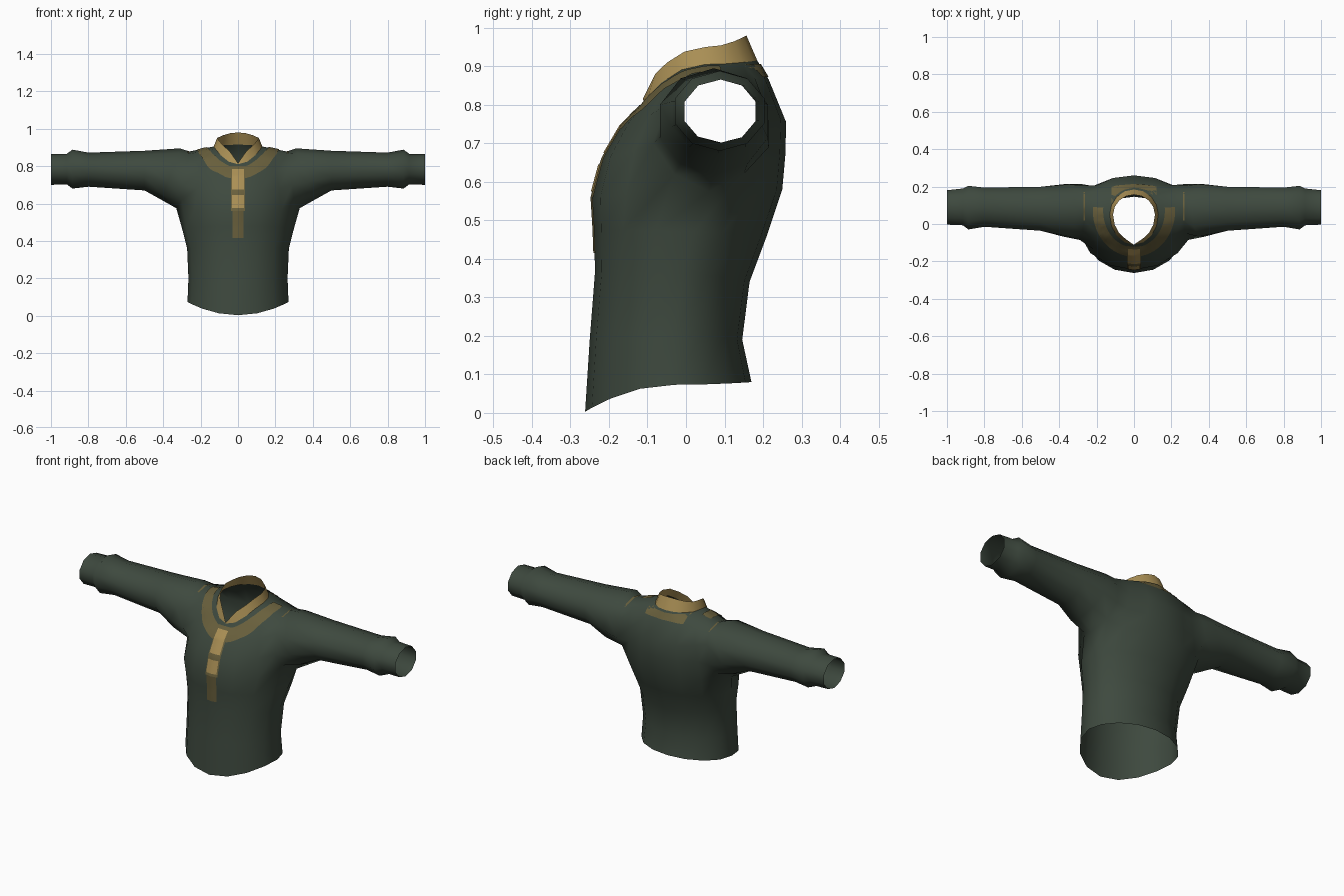
import bpy, bmesh, math
from mathutils import Vector
from mathutils.bvhtree import BVHTree

if "Cube" in bpy.data.objects:
    bpy.data.objects.remove(bpy.data.objects["Cube"])


def material(name, rgb):
    m = bpy.data.materials.new(name)
    m.diffuse_color = (*rgb, 1)
    m.use_nodes = True
    m.node_tree.nodes["Principled BSDF"].inputs["Base Color"].default_value = m.diffuse_color
    return m


GREEN = material("dark green cloth", (0.048, 0.067, 0.049))
GOLD = material("gold trim", (0.40, 0.275, 0.09))
OLIVE = material("olive gold trim", (0.14, 0.115, 0.045))


def finish(name, bm, mat, angle=60):
    me = bpy.data.meshes.new(name)
    bm.to_mesh(me)
    ob = bpy.data.objects.new(name, me)
    bpy.context.collection.objects.link(ob)
    me.materials.append(mat)
    bpy.ops.object.select_all(action='DESELECT')
    ob.select_set(True)
    bpy.context.view_layer.objects.active = ob
    bpy.ops.object.shade_smooth_by_angle(angle=math.radians(angle))
    return ob


N = 16  # columns around the torso: 0 front, 4 right side, 8 back, 12 left side


def ring(w, yf, ys, yb, zf, zs, zb):
    """Horizontal loop given by half width and front, side and back y and z."""
    pts = []
    for k in range(N):
        a = 2 * math.pi * k / N
        c = math.cos(a)
        ye, ze = (yf, zf) if c > 0 else (yb, zb)
        pts.append(Vector((w * math.sin(a), ys + (ye - ys) * abs(c), zs + (ze - zs) * c * c)))
    return pts


torso = [ring(*r) for r in (
    (.27, -.262, -.03, .17, .003, .073, .08),
    (.265, -.25, -.03, .146, .19, .20, .19),
    (.272, -.236, -.01, .165, .37, .36, .34),
    (.30, -.24, .02, .21, .48, .47, .46),
    (.33, -.245, .06, .25, .56, .575, .58),
    (.31, -.218, .07, .258, .66, .70, .67),
    (.285, -.168, .08, .26, .745, .80, .755),
    (.265, -.125, .09, .215, .79, .878, .865),
    (.13, -.11, .05, .185, .81, .905, .915))]

# Armhole rim on the right side, mirrored to the left
rim = {(4, 3): (.30, -.03, .62), (4, 4): (.33, .06, .575), (4, 5): (.30, .15, .62),
       (5, 5): (.29, .215, .69), (6, 5): (.275, .205, .80), (7, 5): (.265, .165, .86),
       (7, 4): (.26, .09, .878), (7, 3): (.265, .02, .865), (6, 3): (.275, -.05, .80),
       (5, 3): (.29, -.085, .70)}
for (r, k), p in rim.items():
    torso[r][k] = Vector(p)
    torso[r][N - k] = Vector((-p[0], p[1], p[2]))

# Torso tube with an open armhole on each side
bm = bmesh.new()
grid = [[bm.verts.new(p) for p in row] for row in torso]
for r in range(len(grid) - 1):
    for k in range(N):
        if 4 <= r <= 6 and k in (3, 4, 11, 12):
            continue
        j = (k + 1) % N
        bm.faces.new((grid[r][k], grid[r][j], grid[r + 1][j], grid[r + 1][k]))

# Sleeves grown from the armhole rims: x top, x bottom, y range, z range
sleeve = ((.31, .41, -.075, .22, .62, .895), (.50, .50, -.042, .205, .67, .882),
          (.80, .80, -.02, .20, .69, .872), (.885, .885, -.035, .21, .68, .888),
          (.915, .915, -.012, .195, .702, .866), (1, 1, -.008, .185, .70, .866))
order = list(rim)
order = order[1:] + order[:1]  # start at the armpit
for side in (1, -1):
    prev = [grid[r][k if side > 0 else N - k] for r, k in order]
    for xt, xb, y0, y1, z0, z1 in sleeve:
        cur = []
        for i in range(10):
            a = math.radians(-90 + 36 * i)
            s, c = math.sin(a), math.cos(a)
            x = (xt + xb) / 2 + (xt - xb) / 2 * s
            cur.append(bm.verts.new((side * x, (y0 + y1) / 2 + (y1 - y0) / 2 * c,
                                     (z0 + z1) / 2 + (z1 - z0) / 2 * s)))
        for i in range(10):
            j = (i + 1) % 10
            f = (prev[i], prev[j], cur[j], cur[i])
            bm.faces.new(f if side > 0 else f[::-1])
        prev = cur
bmesh.ops.delete(bm, geom=[v for v in bm.verts if not v.link_faces], context='VERTS')
bmesh.ops.recalc_face_normals(bm, faces=bm.faces)
bm.normal_update()
bm.faces.ensure_lookup_table()
if bm.faces[0].normal.y > 0:
    bmesh.ops.reverse_faces(bm, faces=bm.faces)
tree = BVHTree.FromBMesh(bm)
finish("shirt_body", bm, GREEN)
bm.free()

# Standing collar, split into a notch at the front
base = torso[-1]
top = ring(.112, -.09, .05, .157, .87, .95, .98)
top[0] = base[0] + Vector((0, -.002, .006))
for k, s in ((1, 1), (N - 1, -1)):
    top[k] = Vector((s * .045, -.08, .88))
bm = bmesh.new()
lo = [bm.verts.new(p) for p in base]
hi = [bm.verts.new(p) for p in top]
for k in range(N):
    j = (k + 1) % N
    bm.faces.new((lo[k], lo[j], hi[j], hi[k]))
finish("collar", bm, GOLD)
bm.free()


def trim(name, mat, point, direction, nu, nv, lift):
    """Thin plate laid on the shirt by casting a grid of points onto it."""
    d = Vector(direction)
    b = bmesh.new()
    g = []
    for i in range(nu + 1):
        row = []
        for j in range(nv + 1):
            hit = tree.ray_cast(Vector(point(i / nu, j / nv)), d)[0]
            row.append(b.verts.new(hit - d * lift) if hit else None)
        g.append(row)
    for i in range(nu):
        for j in range(nv):
            q = (g[i][j], g[i + 1][j], g[i + 1][j + 1], g[i][j + 1])
            if all(q):
                b.faces.new(q)
    b.normal_update()
    if sum((f.normal.dot(d) for f in b.faces), 0) > 0:
        bmesh.ops.reverse_faces(b, faces=b.faces)
    finish(name, b, mat)
    b.free()


def front_strip(name, mat, half, z0, z1, lift):
    trim(name, mat, lambda u, v: (half * (2 * u - 1), -1, z0 + (z1 - z0) * v),
         (0, 1, 0), 4, 14, lift)


# Button placket with two bright patches
front_strip("placket_upper", OLIVE, .038, .56, .80, .003)
front_strip("placket_lower", OLIVE, .030, .415, .56, .003)
front_strip("placket_patch_upper", GOLD, .032, .675, .785, .006)
front_strip("placket_patch_lower", GOLD, .032, .575, .645, .006)


# Yoke band curving around the front of the neck
def yoke(u, v):
    a = math.radians(-95 + 190 * u)
    return ((.165 + .055 * v) * math.sin(a), .07 - (.195 + .05 * v) * math.cos(a), 2)


trim("yoke_band", OLIVE, yoke, (0, 0, -1), 32, 4, .005)

# Band under the collar at the back
trim("back_neck_band", OLIVE, lambda u, v: (.24 * u - .12, 1, .872 + .034 * v),
     (0, -1, 0), 10, 4, .004)

# Shoulder seams
for s, label in ((1, "right"), (-1, "left")):
    trim("shoulder_seam_" + label, OLIVE,
         lambda u, v: (s * (.262 + .009 * v), .02 + .15 * u, 2), (0, 0, -1), 10, 2, .003)
